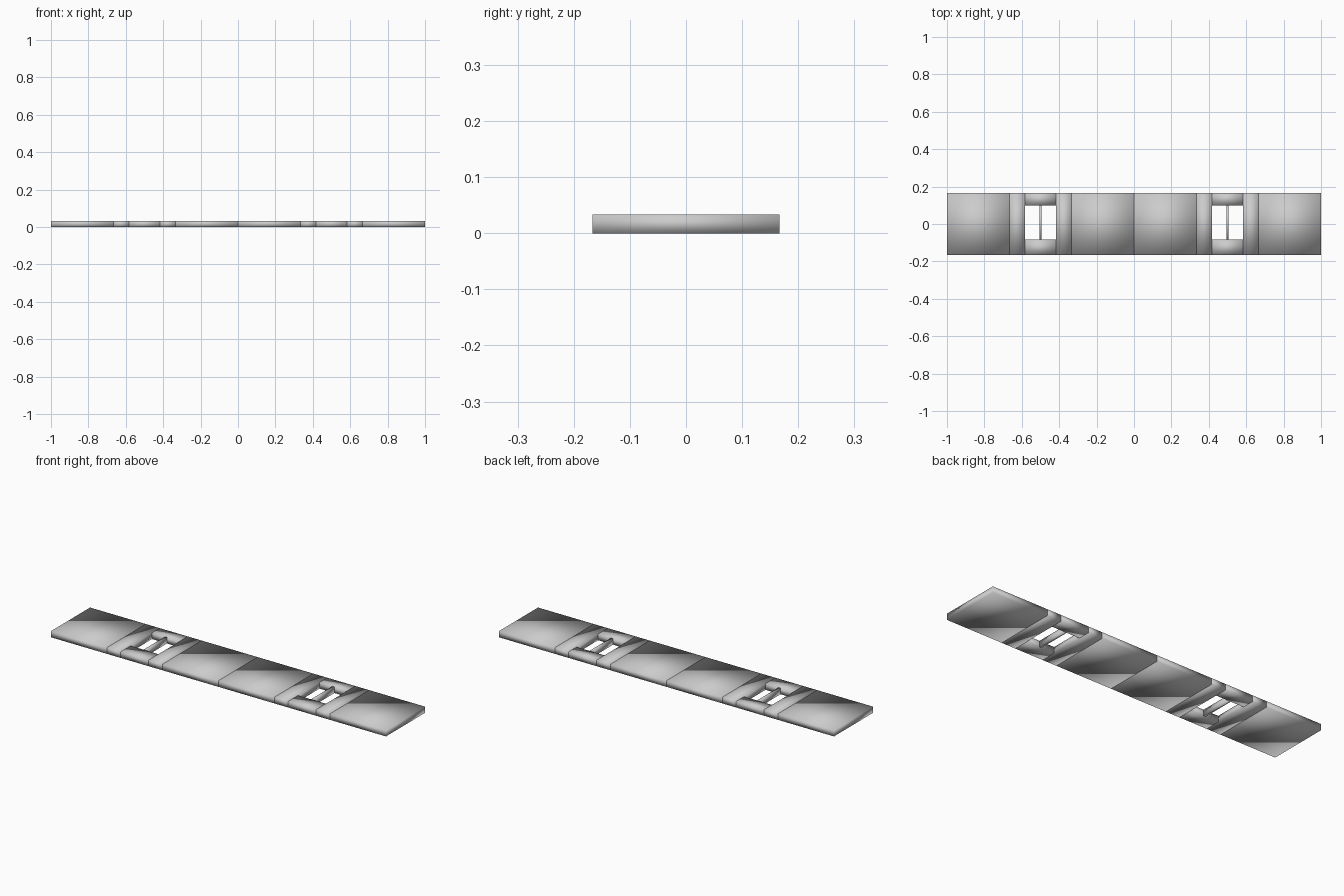
import bpy

if "Cube" in bpy.data.objects:
    bpy.data.objects.remove(bpy.data.objects["Cube"])

H = 1 / 30      # thickness
W = 1 / 6       # half width in y


def box(name, x0, x1, y0, y1, z0=0.0, z1=H):
    """Soft-shaded box given by its extents."""
    bpy.ops.mesh.primitive_cube_add(
        size=1, location=((x0 + x1) / 2, (y0 + y1) / 2, (z0 + z1) / 2))
    ob = bpy.context.object
    ob.name = name
    ob.scale = (x1 - x0, y1 - y0, z1 - z0)
    bpy.ops.object.transform_apply(location=False, rotation=False, scale=True)
    bpy.ops.object.shade_smooth()
    return ob


# Two identical modules side by side
for label, cx in (("left", -0.5), ("right", 0.5)):
    # Wide slabs and narrow cross bars on both sides of the opening
    for side, s in (("outer", -1), ("inner", 1)):
        a, b, c = cx + s / 12, cx + s / 6, cx + s / 2
        box(f"{label}_slab_{side}", min(b, c), max(b, c), -W, W)
        box(f"{label}_cross_bar_{side}", min(a, b), max(a, b), -W, W)
    # Edge strips closing the opening
    box(f"{label}_front_strip", cx - 1 / 12, cx + 1 / 12, -W, -1 / 12)
    box(f"{label}_back_strip", cx - 1 / 12, cx + 1 / 12, 0.1, W)
    # Thin divider across the opening
    box(f"{label}_divider", cx - 0.006, cx + 0.006, -1 / 12, 0.1)
